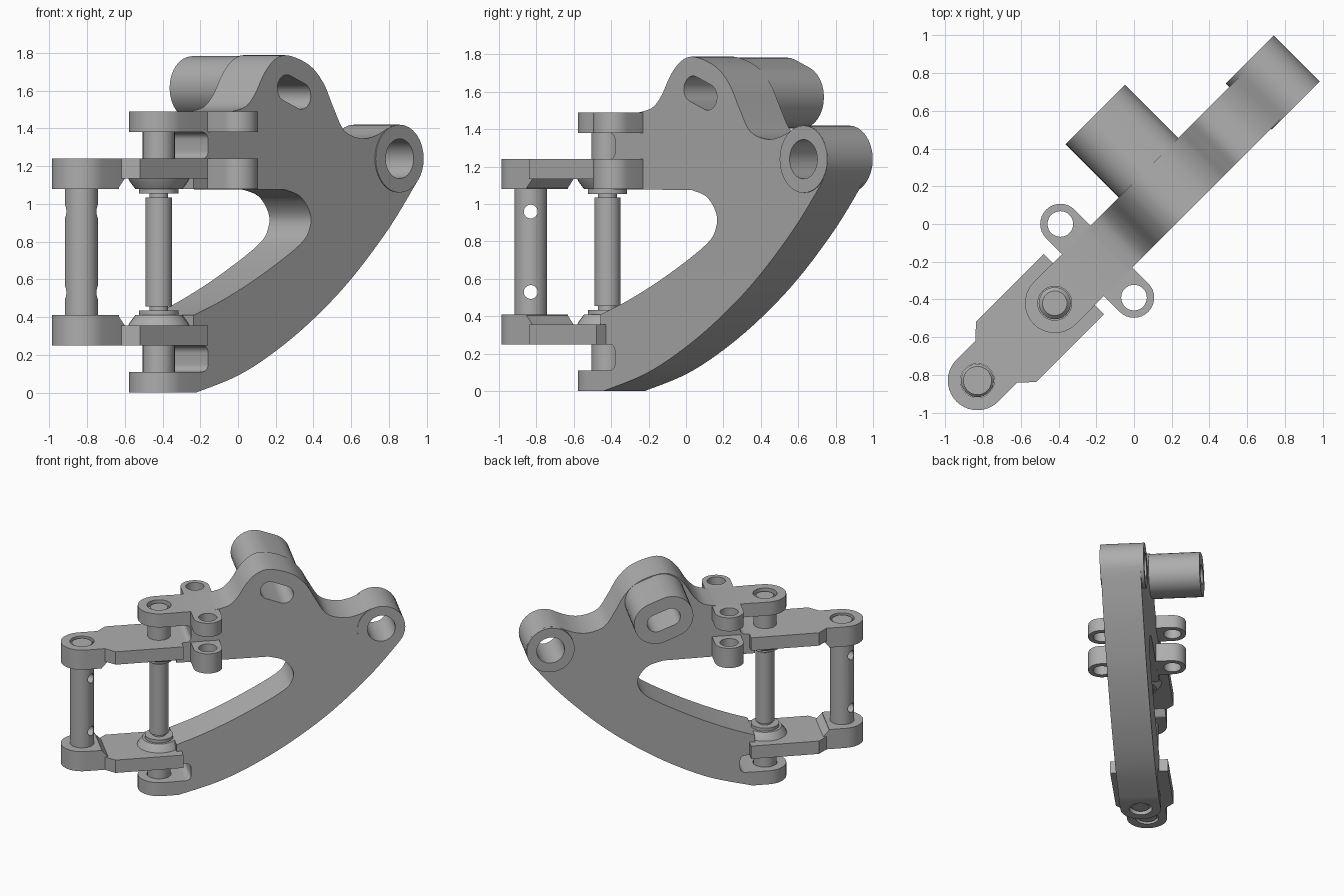
import bpy, bmesh
from math import pi, sin, cos, sqrt
from mathutils import Matrix, Vector

if "Cube" in bpy.data.objects:
    bpy.data.objects.remove(bpy.data.objects["Cube"], do_unlink=True)

metal = bpy.data.materials.new("grey metal")
metal.use_nodes = True
GREY = (0.42, 0.42, 0.42, 1)
metal.diffuse_color = GREY
metal.node_tree.nodes["Principled BSDF"].inputs["Base Color"].default_value = GREY

# The bracket is laid out along one line (u), then turned diagonally
TURN = Matrix.Rotation(pi / 4, 4, 'Z')
HALF = 0.156          # half thickness of the frame
PIN, END = -0.594, -1.174   # hinge pin and end pin along u


def arc(cx, cy, r, a0=0, a1=360, n=32):
    return [(cx + r * cos((a0 + (a1 - a0) * i / n) * pi / 180),
             cy + r * sin((a0 + (a1 - a0) * i / n) * pi / 180)) for i in range(n + 1)]


def circle(cx, cy, r):
    return arc(cx, cy, r)[:-1]


def smooth(pts, n=5):
    """Rounded path through the points."""
    p = [Vector(q) for q in [pts[0]] + pts + [pts[-1]]]
    out = []
    for a, b, c, d in zip(p, p[1:], p[2:], p[3:]):
        for i in range(n):
            t = i / n
            out.append(tuple(0.5 * (2 * b + (c - a) * t + (2 * a - 5 * b + 4 * c - d) * t * t
                                    + (3 * b - a - 3 * c + d) * t ** 3)))
    return out + [pts[-1]]


def capsule(a, b, r):
    """Outline with round ends from a to b."""
    a, b = Vector(a), Vector(b)
    ang = (b - a).angle_signed(Vector((1, 0))) * 180 / pi
    return arc(*b, r, ang - 90, ang + 90, 16) + arc(*a, r, ang + 90, ang + 270, 16)


def finish(ob, clean=True):
    if clean:
        bm = bmesh.new()
        bm.from_mesh(ob.data)
        bmesh.ops.remove_doubles(bm, verts=bm.verts, dist=0.0002)
        bmesh.ops.recalc_face_normals(bm, faces=bm.faces)
        bm.to_mesh(ob.data)
        bm.free()
    ob.data.materials.clear()
    ob.data.materials.append(metal)
    bpy.ops.object.select_all(action='DESELECT')
    ob.select_set(True)
    bpy.context.view_layer.objects.active = ob
    bpy.ops.object.shade_smooth_by_angle(angle=0.6)
    return ob


def slab(name, loops, lo, hi, upright=False):
    """Extrude outlines (later loops are holes) in z, or across the frame."""
    cu = bpy.data.curves.new(name, 'CURVE')
    cu.dimensions, cu.fill_mode = '2D', 'BOTH'
    cu.extrude = (hi - lo) / 2
    for pts in loops:
        sp = cu.splines.new('POLY')
        sp.points.add(len(pts) - 1)
        for q, (x, y) in zip(sp.points, pts):
            q.co = (x, y, 0, 1)
        sp.use_cyclic_u = True
    ob = bpy.data.objects.new(name, cu)
    bpy.context.collection.objects.link(ob)
    mid = (lo + hi) / 2
    if upright:
        ob.matrix_world = TURN @ Matrix.Translation((0, mid, 0)) @ Matrix.Rotation(pi / 2, 4, 'X')
    else:
        ob.matrix_world = TURN @ Matrix.Translation((0, 0, mid))
    bpy.ops.object.select_all(action='DESELECT')
    ob.select_set(True)
    bpy.context.view_layer.objects.active = ob
    bpy.ops.object.convert(target='MESH')
    return finish(bpy.context.view_layer.objects.active)


def lathe(name, u, profile):
    """Turn a (radius, height) profile about a vertical axis."""
    bm = bmesh.new()
    vs = [bm.verts.new((r, 0, z)) for r, z in profile]
    es = [bm.edges.new(p) for p in zip(vs, vs[1:])]
    bmesh.ops.spin(bm, geom=vs + es, cent=(0, 0, 0), axis=(0, 0, 1), angle=2 * pi, steps=32)
    me = bpy.data.meshes.new(name)
    bm.to_mesh(me)
    bm.free()
    ob = bpy.data.objects.new(name, me)
    bpy.context.collection.objects.link(ob)
    ob.matrix_world = TURN @ Matrix.Translation((u, 0, 0))
    return finish(ob)


# Main frame: C shape with a slotted peak and an eye at the far end
slot_a, slot_b, eye = (0.21, 1.615), (0.32, 1.572), (1.05, 1.24)
belly = smooth([(-0.47, 0), (-0.156, 0.09), (0.127, 0.22), (0.41, 0.39), (0.69, 0.6),
                (0.975, 0.87), (1.18, 1.11)])
crest = smooth([(0.97, 1.402), (0.87, 1.36), (0.763, 1.347), (0.64, 1.39), (0.56, 1.51),
                (0.485, 1.64), (0.38, 1.735), (0.22, 1.787), (0.12, 1.765), (0.04, 1.69),
                (-0.03, 1.58), (-0.1, 1.515), (-0.2, 1.49)])
opening = smooth([(0.2, 1.075), (0.31, 1.04), (0.38, 0.96), (0.385, 0.88), (0.31, 0.785),
                  (0.015, 0.62), (-0.27, 0.49), (-0.49, 0.41)])


def notch(lo, hi):
    return arc(-0.42, hi - 0.04, 0.04, 90, 0, 6) + arc(-0.42, lo + 0.04, 0.04, 0, -90, 6)


frame = (belly + arc(*eye, 0.18, -36, 108, 18) + crest + [(-0.49, 1.49), (-0.49, 1.38)]
         + notch(1.24, 1.38) + [(-0.49, 1.24), (-0.49, 1.08)] + opening
         + [(-0.49, 0.25)] + notch(0.11, 0.25) + [(-0.49, 0.11), (-0.49, 0)])
slab("main_frame", [frame, circle(*eye, 0.105), capsule(slot_a, slot_b, 0.07)],
     -HALF, HALF, True)
slab("eye_boss", [circle(*eye, 0.18), circle(*eye, 0.105)], -0.162, 0.182, True)
slab("slotted_tube", [capsule(slot_a, slot_b, 0.168), capsule(slot_a, slot_b, 0.07)],
     0.15, 0.555, True)

# Fork lugs that hold the hinge pin
for name, lo, hi in (("lower_lug", 0, 0.11), ("upper_lug", 1.38, 1.49)):
    tongue = arc(PIN, 0, 0.158, 90, 270, 20) + [(-0.47, -0.158), (-0.47, 0.158)]
    slab(name, [tongue, circle(PIN, 0, 0.09)], lo, hi)

# Side ears at two levels, mirrored across the frame
for level, lo, hi in (("lower", 1.08, 1.24), ("upper", 1.38, 1.49)):
    for side, s in (("left", 1), ("right", -1)):
        c = (-0.276, s * 0.276)
        slab(f"{level}_{side}_ear", [capsule((-0.276, s * 0.12), c, 0.107),
                                     circle(*c, 0.068)], lo, hi)

# Two link arms, the upper one flipped
half_link = [(-0.45, 0.226), (-0.96, 0.226), (-1.03, 0.157)]
link = (half_link + arc(END, 0, 0.157, 90, 270, 20)
        + [(u, -v) for u, v in reversed(half_link)])
for name, base, s in (("lower", 0.25, 1), ("upper", 1.24, -1)):
    def span(a, b):
        return sorted((base + s * a, base + s * b))
    hole = circle(END, 0, 0.09)
    slab(name + "_link", [link, hole], *span(0, 0.105))
    boss = arc(END, 0, 0.157, 90, 270, 20) + [(-1.05, -0.157), (-1.05, 0.157)]
    slab(name + "_link_boss", [boss, hole], *span(0.1, 0.16))
    ramp = [(-1.055, base + s * h) for h in (0.1, 0.16)] + [(-1.0, base + s * 0.1)]
    slab(name + "_link_ramp", [ramp], -HALF, HALF, True)
    lathe(name + "_hinge_pad", PIN, [(0, base + s * 0.1), (0.165, base + s * 0.1),
                                     (0.155, base + s * 0.12), (0.125, base + s * 0.16),
                                     (0, base + s * 0.16)])

# Hinge pin with collars, symmetric about its middle
half_pin = [(0, 0.015), (0.065, 0.015), (0.085, 0.035), (0.085, 0.3), (0.085, 0.405),
            (0.105, 0.405), (0.105, 0.435), (0.05, 0.435), (0.05, 0.455), (0.07, 0.455)]
lathe("hinge_pin", PIN, half_pin + [(r, 1.49 - z) for r, z in reversed(half_pin)])

# End pin with two cross holes
end_pin = lathe("end_pin", END, [(0, 0.26), (0.075, 0.26), (0.088, 0.275), (0.088, 1.215),
                                 (0.075, 1.23), (0, 1.23)])
for z in (0.53, 0.96):
    bpy.ops.mesh.primitive_cylinder_add(vertices=24, radius=0.037, depth=0.5,
                                        location=(END / sqrt(2), END / sqrt(2), z),
                                        rotation=(0, pi / 2, 0))
    cutter = bpy.context.object
    cutter.hide_render = True
    mod = end_pin.modifiers.new("cross_hole", 'BOOLEAN')
    mod.operation, mod.solver, mod.object = 'DIFFERENCE', 'EXACT', cutter
    bpy.context.view_layer.objects.active = end_pin
    bpy.ops.object.modifier_apply(modifier=mod.name)
    bpy.data.objects.remove(cutter, do_unlink=True)
finish(end_pin, clean=False)
